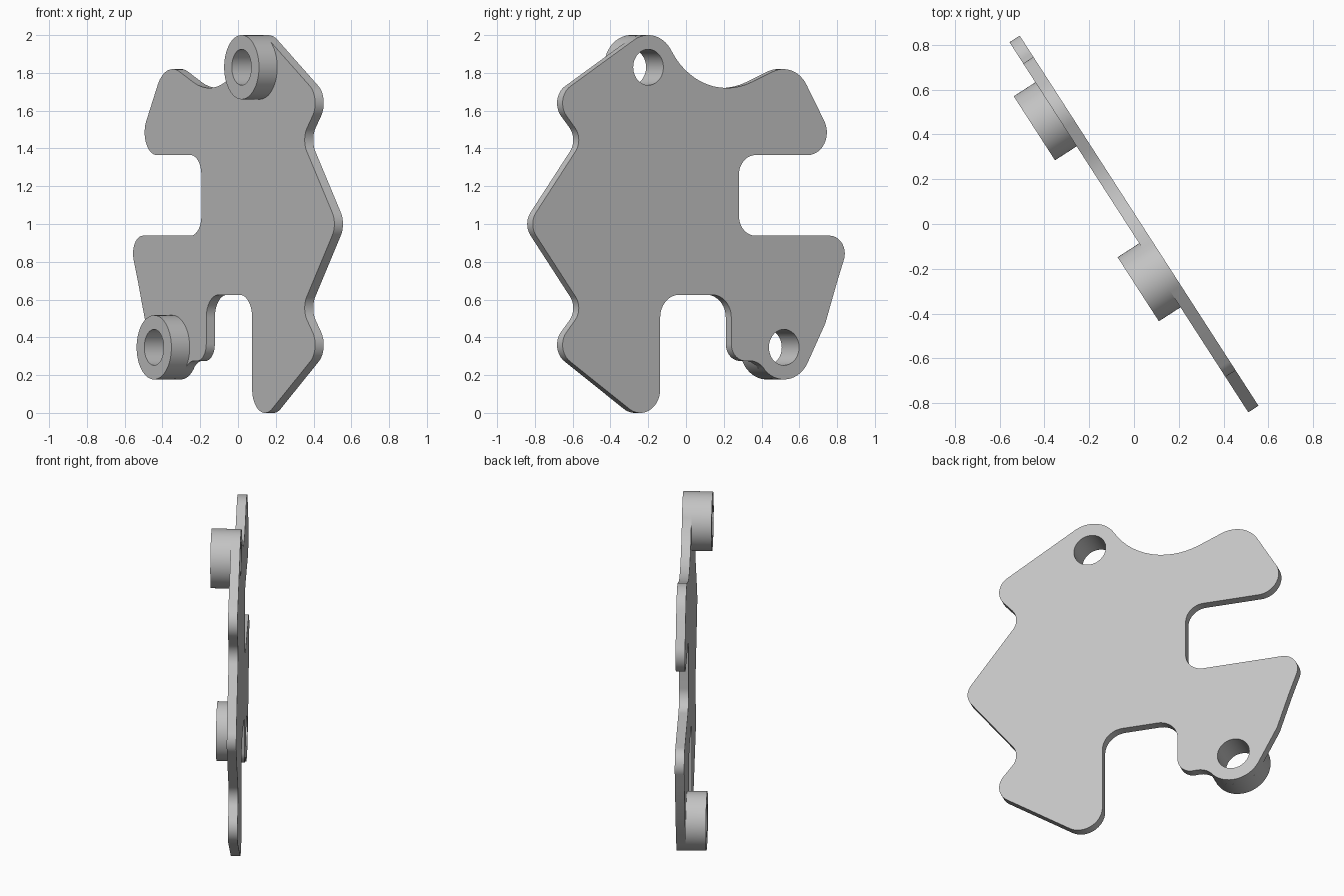
import bpy, bmesh
from math import atan2, cos, sin, pi, tau, acos
from mathutils import Matrix, Vector

if "Cube" in bpy.data.objects:
    bpy.data.objects.remove(bpy.data.objects["Cube"], do_unlink=True)

grey = bpy.data.materials.new("plain_grey")
grey.use_nodes = True
grey.diffuse_color = (0.55, 0.55, 0.55, 1)
grey.node_tree.nodes["Principled BSDF"].inputs["Base Color"].default_value = (0.55, 0.55, 0.55, 1)

HALF = 0.027          # half plate thickness
FACE = 0.142          # distance of the boss faces from the mid plane
BOSS, HOLE = 0.17, 0.095
LOW, TOP = (0.60, 0.347), (-0.255, 1.83)   # boss centres in the plate plane

# Plate frame: along the plate, up, and out of its flat side
along = Vector((-0.542, 0.840, 0)).normalized()
up = Vector((0, 0, 1))
frame = Matrix((along, up, along.cross(up))).transposed().to_4x4()


def circle(c, r, n=64):
    return [(c[0] + r * cos(tau * i / n), c[1] + r * sin(tau * i / n)) for i in range(n)]


def belt(circles):
    """Outline running tangentially round circles; a negative radius is concave."""
    angles = []
    for (x1, y1, r1), (x2, y2, r2) in zip(circles, circles[1:] + circles[:1]):
        d = Vector((x2 - x1, y2 - y1))
        k = max(-1, min(1, (r1 - r2) / d.length))
        angles.append(atan2(d.y, d.x) - acos(k))
    pts = []
    for i, (x, y, r) in enumerate(circles):
        a = angles[i - 1]
        turn = (angles[i] - a + pi) % tau - pi
        n = max(2, int(abs(turn) / 0.1)) if r else 0
        for j in range(n + 1):
            b = a + turn * j / max(n, 1)
            pts.append((x + r * cos(b), y + r * sin(b)))
    return pts


def slab(name, loops, low, high):
    """Flat part with holes, extruded between two distances from the mid plane."""
    cu = bpy.data.curves.new(name, 'CURVE')
    cu.dimensions, cu.fill_mode = '2D', 'BOTH'
    cu.extrude = (high - low) / 2
    for loop in loops:
        sp = cu.splines.new('POLY')
        sp.points.add(len(loop) - 1)
        for p, (x, y) in zip(sp.points, loop):
            p.co = (x, y, 0, 1)
        sp.use_cyclic_u = True
    tmp = bpy.data.objects.new(name + "_curve", cu)
    bpy.context.collection.objects.link(tmp)
    deps = bpy.context.evaluated_depsgraph_get()
    me = bpy.data.meshes.new_from_object(tmp.evaluated_get(deps))
    bpy.data.objects.remove(tmp, do_unlink=True)
    bm = bmesh.new()
    bm.from_mesh(me)
    bmesh.ops.remove_doubles(bm, verts=bm.verts, dist=0.0002)
    bmesh.ops.recalc_face_normals(bm, faces=bm.faces)
    bm.transform(frame @ Matrix.Translation((0, 0, (low + high) / 2)))
    bm.to_mesh(me)
    bm.free()
    me.materials.clear()
    me.materials.append(grey)
    ob = bpy.data.objects.new(name, me)
    bpy.context.collection.objects.link(ob)
    bpy.ops.object.select_all(action='DESELECT')
    ob.select_set(True)
    bpy.context.view_layer.objects.active = ob
    bpy.ops.object.shade_smooth_by_angle(angle=0.5)
    return ob


# Wavy edge, mirrored about mid height
wave = [(-0.69, 1.64, 0.105), (-0.793, 1.445, -0.1)]
tip = [(-0.883, 1.0, 0.1)]
wave_low = [(x, 2 - z, r) for x, z, r in reversed(wave)]

outline = belt([
    (-0.305, 0.125, 0.125),                              # foot
    (-0.06, 0.505, -0.12), (0.148, 0.505, -0.12),        # bottom slot
    (0.358, 0.365, 0.09), (0.3836, 0.156, -0.12),        # neck beside low boss
    (*LOW, BOSS),
    (0.86, 0.473, 0), (0.935, 0.695, 0),                 # lower arm
    (0.888, 0.843, 0.095),
    (0.421, 1.043, -0.105), (0.421, 1.26, -0.105),       # side slot
    (0.75, 1.485, 0.12), (0.596, 1.65, 0.17),            # upper arm
    (0.24, 2.1275, -0.4075),                             # top dip
    (*TOP, BOSS),
] + wave + tip + wave_low)

slab("plate", [outline, circle(LOW, HOLE), circle(TOP, HOLE)], -HALF, HALF)
for name, c in (("lower_boss", LOW), ("upper_boss", TOP)):
    slab(name, [circle(c, BOSS), circle(c, HOLE)], -FACE, -HALF)
